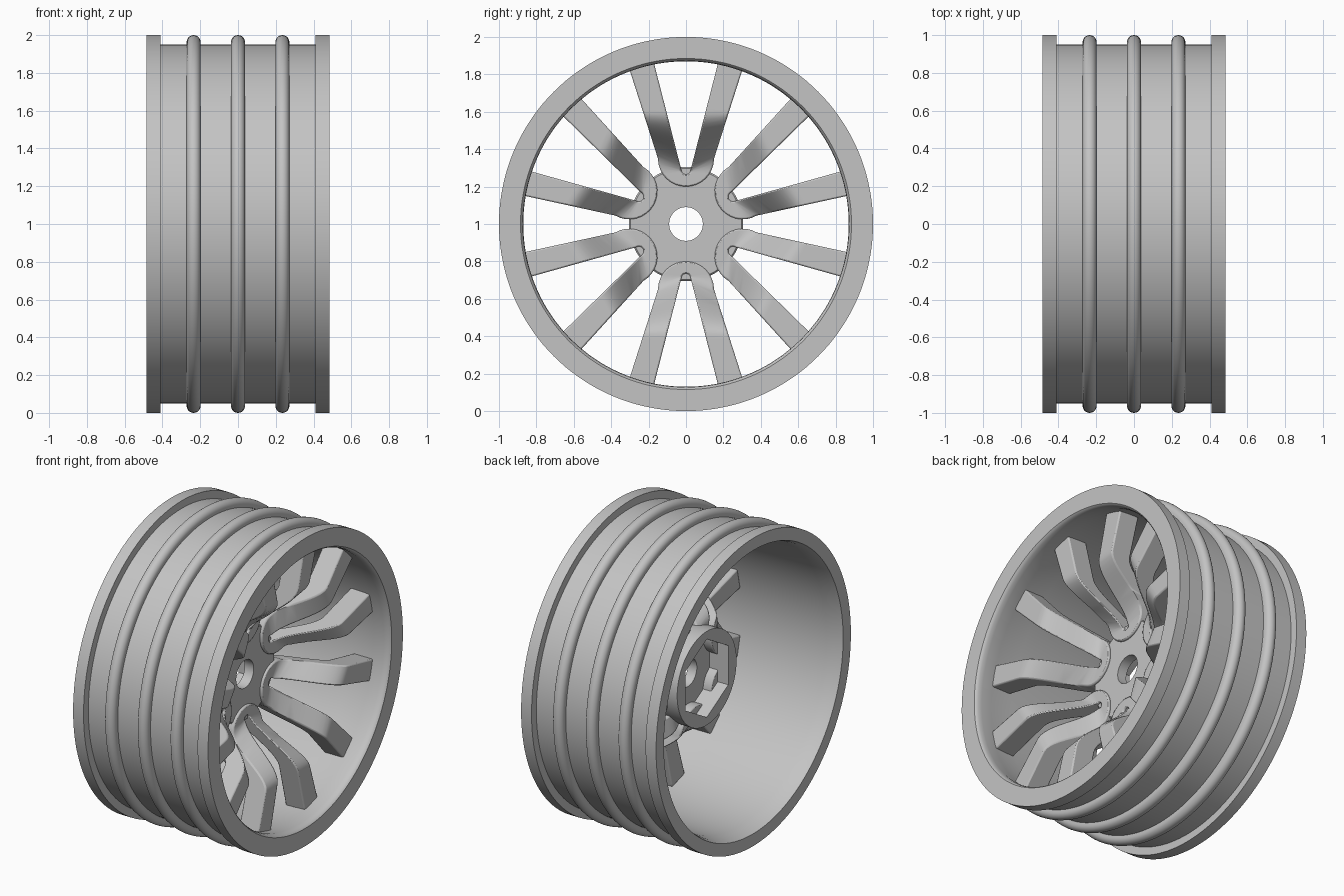
import bpy, bmesh, math
from math import sin, cos, pi, radians

cube = bpy.data.objects.get("Cube")
if cube:
    bpy.data.objects.remove(cube, do_unlink=True)

grey = bpy.data.materials.new("plain grey")
grey.use_nodes = True
COLOUR = (0.55, 0.55, 0.55, 1)
grey.diffuse_color = COLOUR
grey.node_tree.nodes["Principled BSDF"].inputs["Base Color"].default_value = COLOUR
AXLE_HEIGHT = 1.0


def finish(name, bm, angle=35, bevel=0):
    """Turn a bmesh into a shaded object standing at axle height."""
    bmesh.ops.recalc_face_normals(bm, faces=bm.faces)
    mesh = bpy.data.meshes.new(name)
    bm.to_mesh(mesh)
    bm.free()
    mesh.materials.append(grey)
    obj = bpy.data.objects.new(name, mesh)
    bpy.context.collection.objects.link(obj)
    obj.location.z = AXLE_HEIGHT
    if bevel:
        mod = obj.modifiers.new("soft edges", "BEVEL")
        mod.width, mod.segments = bevel, 2
        mod.limit_method, mod.angle_limit = "ANGLE", radians(60)
    bpy.ops.object.select_all(action="DESELECT")
    obj.select_set(True)
    bpy.context.view_layer.objects.active = obj
    bpy.ops.object.shade_smooth_by_angle(angle=radians(angle))
    return obj


def lathe(profile, steps):
    """Spin a closed (x, radius) loop about the x axis; radius may depend on angle."""
    bm = bmesh.new()
    rings = []
    for i in range(steps):
        a = 2 * pi * i / steps
        ring = []
        for x, r in profile:
            r = r(a) if callable(r) else r
            ring.append(bm.verts.new((x, r * cos(a), r * sin(a))))
        rings.append(ring)
    n = len(profile)
    for i, ring in enumerate(rings):
        nxt = rings[(i + 1) % steps]
        for j in range(n):
            k = (j + 1) % n
            bm.faces.new((ring[j], ring[k], nxt[k], nxt[j]))
    return bm


# Rim barrel: flanges, three rounded ribs and a thin inner wall
HALF, FLANGE, BARREL = 0.485, 0.41, 0.95
outer = [(-HALF, 1.0), (-FLANGE, 1.0), (-FLANGE, BARREL)]
for centre in (-0.235, 0, 0.235):
    w = 0.037
    outer.append((centre - w, BARREL))
    for i in range(13):
        a = pi - pi * i / 12
        outer.append((centre + w * cos(a), 1 - w + w * sin(a)))
    outer.append((centre + w, BARREL))
outer += [(FLANGE, BARREL), (FLANGE, 1.0), (HALF, 1.0)]
inner = [(HALF, 0.885), (0.478, 0.878), (0.465, 0.873), (0.44, 0.87),
         (0.36, 0.88), (0.2, 0.89), (-0.38, 0.9), (-0.45, 0.908), (-HALF, 0.92)]
finish("rim", lathe(outer + inner, 144))


# Hub: disc with axle hole in front and a hexagonal socket behind
def hexagon(a):
    return 0.22 / cos((a + pi / 6) % (pi / 3) - pi / 6)


hub_profile = [(0.05, 0.09), (0.05, 0.297), (0.042, 0.305), (-0.15, 0.305),
               (-0.15, hexagon), (-0.015, hexagon), (-0.015, 0.09)]
finish("hub", lathe(hub_profile, 72))


# Spoke pairs: a U-shaped strip, dished so that the hub end is sunk deep
def front_depth(r):
    t = min(max((r - 0.3) / 0.32, 0), 1)
    return 0.066 + 0.294 * t * t * (3 - 2 * t)


def half_pair():
    """Matching (slot edge, outside edge) points from the middle out to the rim."""
    pts = []
    for i in range(9):
        a = pi / 2 * i / 8
        pts.append(((0.025 * sin(a), 0.29 - 0.025 * cos(a)),
                    (0.15 * sin(a), 0.35 - 0.15 * cos(a))))
    for i in range(1, 25):
        t = i / 24
        pts.append(((0.025 + 0.15 * t, 0.29 + 0.585 * t),
                    (0.15 + 0.155 * t, 0.35 + 0.485 * t)))
    return pts


half = half_pair()
plan = [((-a[0], a[1]), (-b[0], b[1])) for a, b in reversed(half[1:])] + half
for p in range(6):
    turn = p * pi / 3
    bm = bmesh.new()
    rows = []
    for edges in plan:
        row = []
        depth = front_depth(sum(math.hypot(*e) for e in edges) / 2)
        for (u, v), back in ((edges[0], 0), (edges[1], 0), (edges[1], 1), (edges[0], 1)):
            y, z = u * cos(turn) - v * sin(turn), u * sin(turn) + v * cos(turn)
            row.append(bm.verts.new((depth - 0.14 * back, y, z)))
        rows.append(row)
    for r0, r1 in zip(rows, rows[1:]):
        for j in range(4):
            k = (j + 1) % 4
            bm.faces.new((r0[j], r0[k], r1[k], r1[j]))
    bm.faces.new(rows[0])
    bm.faces.new(rows[-1])
    finish(f"spoke_pair_{p + 1}", bm, bevel=0.008)
